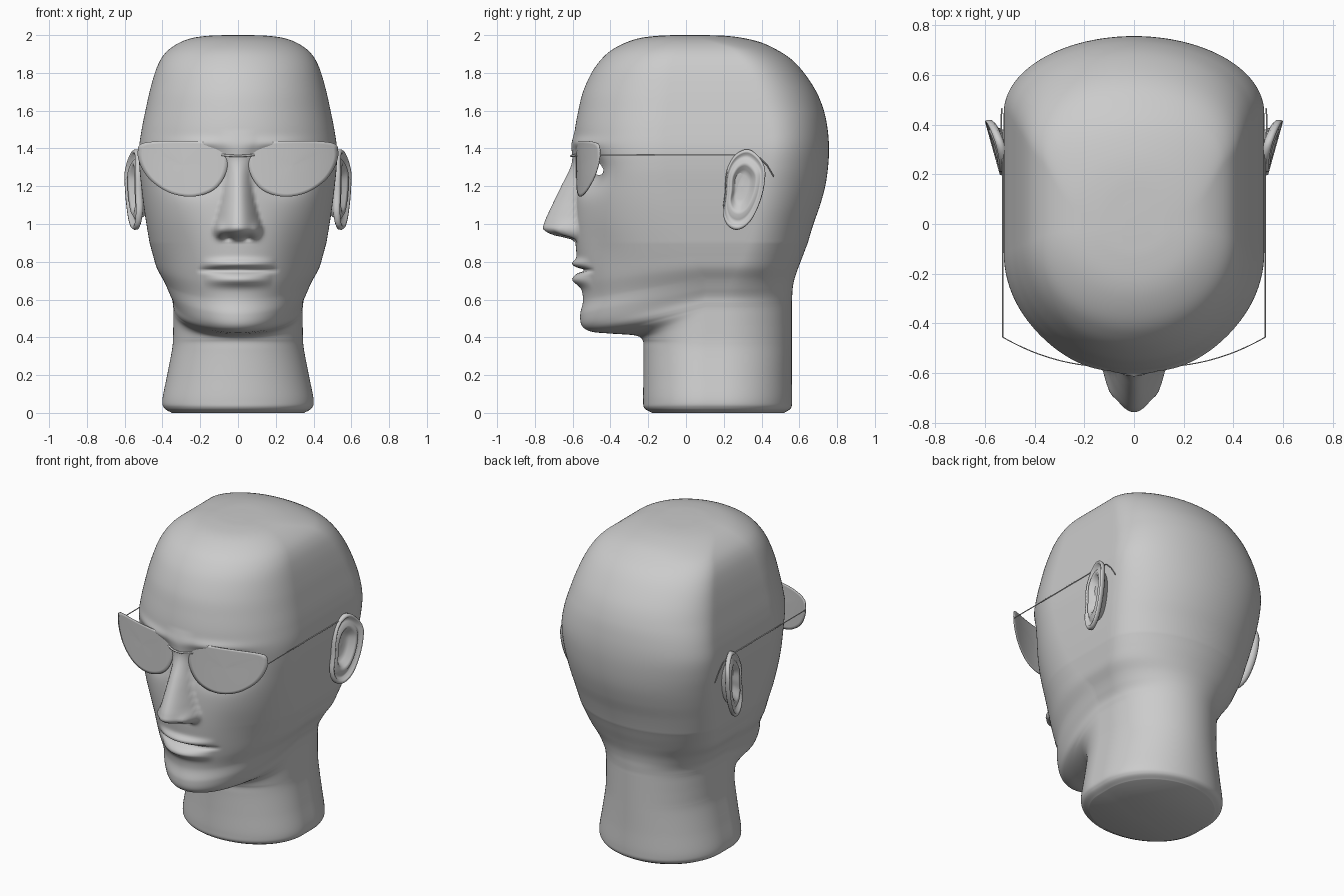
import bpy, bmesh, math
from math import sin, cos, pi, exp

if "Cube" in bpy.data.objects:
    bpy.data.objects.remove(bpy.data.objects["Cube"])


def curve(table, t):
    """Smooth interpolation through (t, value) pairs, clamped at the ends."""
    if t <= table[0][0]:
        return table[0][1]
    if t >= table[-1][0]:
        return table[-1][1]
    i = max(k for k in range(len(table) - 1) if table[k][0] <= t)

    def slope(k):
        a, b = table[max(k - 1, 0)], table[min(k + 1, len(table) - 1)]
        return (b[1] - a[1]) / (b[0] - a[0])
    (t0, a), (t1, b) = table[i], table[i + 1]
    d = t1 - t0
    u = (t - t0) / d
    return ((2*u**3 - 3*u*u + 1) * a + (u**3 - 2*u*u + u) * d * slope(i)
            + (3*u*u - 2*u**3) * b + (u**3 - u*u) * d * slope(i + 1))


def make_object(name, verts, faces):
    me = bpy.data.meshes.new(name)
    me.from_pydata(verts, [], faces)
    bm = bmesh.new()
    bm.from_mesh(me)
    bmesh.ops.recalc_face_normals(bm, faces=bm.faces)
    bm.to_mesh(me)
    bm.free()
    for p in me.polygons:
        p.use_smooth = True
    ob = bpy.data.objects.new(name, me)
    bpy.context.collection.objects.link(ob)
    return ob


def loft_faces(rows, n):
    return [(r*n + i, r*n + (i+1) % n, (r+1)*n + (i+1) % n, (r+1)*n + i)
            for r in range(rows - 1) for i in range(n)]


def closed_outline(pts, steps):
    """Closed smooth curve through 2D points."""
    n = len(pts)
    ring = [pts[(i - 2) % n] for i in range(n + 5)]
    xs = [(i - 2, p[0]) for i, p in enumerate(ring)]
    ys = [(i - 2, p[1]) for i, p in enumerate(ring)]
    return [(curve(xs, k / steps), curve(ys, k / steps)) for k in range(n * steps)]


# Head levels: height, front y, back y, half width
LEVELS = [
    (0, -.18, .52, .35), (.025, -.22, .555, .39), (.07, -.227, .562, .4),
    (.2, -.225, .56, .375), (.33, -.225, .56, .35), (.385, -.23, .56, .344),
    (.41, -.27, .56, .342), (.42, -.40, .56, .342), (.43, -.50, .56, .345),
    (.46, -.55, .562, .35), (.52, -.56, .565, .37), (.6, -.545, .575, .395),
    (.7, -.56, .595, .43), (.8, -.575, .62, .45), (.9, -.585, .645, .468),
    (1, -.59, .675, .485), (1.1, -.59, .71, .5), (1.2, -.59, .737, .512),
    (1.3, -.59, .752, .522), (1.4, -.595, .757, .524), (1.5, -.588, .75, .51),
    (1.6, -.57, .73, .49), (1.7, -.545, .69, .468), (1.8, -.5, .625, .44),
    (1.87, -.45, .56, .41), (1.92, -.395, .485, .37), (1.96, -.32, .4, .31),
    (1.985, -.24, .3, .24), (1.997, -.14, .2, .15), (2, -.05, .08, .05)]
COLS = [[(i, row[c]) for i, row in enumerate(LEVELS)] for c in range(4)]
FRONT_MID = [(.6, .1), (1.2, -.1), (1.8, -.08), (2, -.02)]
BACK_MID = [(.4, .2), (1, .36), (1.4, .45), (1.6, .42), (1.92, .25), (2, .02)]
JAW_LIFT = [(.385, 0), (.41, .1), (.43, .15), (.52, .14), (.7, .07), (.9, 0)]
NOSE_H = [(.9, 0), (.922, .03), (.94, .11), (.97, .165), (1, .162), (1.05, .142),
          (1.2, .072), (1.33, .015), (1.42, .01), (1.5, 0)]
NOSE_W = [(.9, .11), (.97, .13), (1.05, .11), (1.15, .085), (1.3, .065), (1.45, .1)]


def bump(d, s):
    return exp(-(d / s) ** 2)


def face_relief(x, z):
    """How far the face stands forward of the plain head form."""
    x = abs(x)
    arch = lambda w: max(0, 1 - (x / w) ** 2)
    h = max(0, curve(NOSE_H, z)) * arch(curve(NOSE_W, z))                # nose
    h += .03 * bump(x - .1, .025) * bump(z - .965, .035)                 # nostril wing
    h -= .04 * bump(x - .05, .022) * bump(z - .928, .014)                # nostril
    h -= .095 * bump(x - .235, .13) * bump(z - 1.29, .085 if z > 1.29 else .1)
    h += .03 * bump(x - .235, .09) * bump(z - 1.295, .05)                # eyelids
    h += .018 * bump(x - .22, .15) * bump(z - 1.425, .03)                # brow
    h += .03 * bump(z - .79, .022) * arch(.2)                            # upper lip
    h += .042 * bump(z - .705, .032) * arch(.18)                         # lower lip
    h -= .04 * bump(z - .755, .011) * arch(.22)                          # mouth line
    h -= .012 * bump(x - .32, .1) * bump(z - .85, .15)                   # cheek hollow
    return h


def head_half_ring(i):
    z, yf, yb, w = (curve(c, i) for c in COLS)
    c1, c2, lift = curve(FRONT_MID, z), curve(BACK_MID, z), curve(JAW_LIFT, z)
    pts = []
    for k in range(61):                       # face side
        a = pi / 2 * k / 60
        x, y = w * sin(a), c1 + (yf - c1) * cos(a)
        zz = z + lift * (1 - cos(a))
        pts.append((x, y - face_relief(x, zz) * min(1, 2 * cos(a)), zz))
    for k in range(1, 15):                    # straight side
        pts.append((w, c1 + (c2 - c1) * k / 15, z + lift))
    for k in range(26):                       # back of the skull
        a = pi / 2 * k / 25
        pts.append((w * cos(a), c2 + (yb - c2) * sin(a), z + lift))
    return pts


# Head: lofted rings with open almond eye holes
verts, STEPS = [], 10
rows = (len(LEVELS) - 1) * STEPS + 1
for r in range(rows):
    half = head_half_ring(r / STEPS)
    verts += half + [(-x, y, z) for x, y, z in half[-2:0:-1]]
n = len(verts) // rows
faces = loft_faces(rows, n)


def eye_radius(v):
    dx, dz = abs(v[0]) - .235, v[2] - 1.295
    return math.hypot(dx / .09, (dz + .1 * dx) / .034) if v[1] < 0 else 9


inside = [f for f in faces if sum(eye_radius(verts[i]) for i in f) / 4 < 1]
gone = set(inside)
faces = [f for f in faces if f not in gone]
kept = {i for f in faces for i in f}
for i in {i for f in inside for i in f} & kept:      # snap rims to the almond
    x, y, z = verts[i]
    s, r = (1 if x > 0 else -1), eye_radius(verts[i])
    verts[i] = (s * (.235 + (abs(x) - .235) / r), y, 1.295 + (z - 1.295) / r)
faces += [tuple(range(n)), tuple(range((rows - 1) * n, rows * n))]
head = make_object("head", verts, faces)
bm = bmesh.new()
bm.from_mesh(head.data)
bmesh.ops.delete(bm, geom=[v for v in bm.verts if not v.link_faces], context='VERTS')
bm.to_mesh(head.data)
bm.free()

# Ears: rim, groove and bowl swept around one outline
EAR = [(.33, 1.395), (.395, 1.345), (.42, 1.27), (.40, 1.14), (.345, 1.02), (.28, .97),
       (.222, .99), (.195, 1.06), (.205, 1.16), (.215, 1.28), (.26, 1.365)]
EAR_RINGS = [(.02, -.03), (.3, -.035), (.45, -.025), (.55, .004), (.65, .012), (.76, -.004),
             (.85, -.006), (.9, .012), (.96, .016), (1, .004), (.99, -.012), (.92, -.02),
             (.75, -.03), (.6, -.07), (.55, -.12)]
outline = closed_outline(EAR, 6)
# Lenses: curved sheets inside one outline
LENS = [(.055, 1.36), (.068, 1.26), (.13, 1.18), (.24, 1.145), (.36, 1.165), (.46, 1.23),
        (.515, 1.31), (.53, 1.385), (.495, 1.43), (.3, 1.44), (.1, 1.425)]
rim = closed_outline(LENS, 6)


def tube(name, pts, radius):
    cu = bpy.data.curves.new(name, 'CURVE')
    cu.dimensions = '3D'
    cu.bevel_depth, cu.bevel_resolution, cu.use_fill_caps = radius, 2, True
    sp = cu.splines.new('POLY')
    sp.points.add(len(pts) - 1)
    for p, co in zip(sp.points, pts):
        p.co = (*co, 1)
    ob = bpy.data.objects.new(name, cu)
    bpy.context.collection.objects.link(ob)


for s, side in ((1, "left"), (-1, "right")):
    v = []
    for r, d in EAR_RINGS:
        for y, z in outline:
            y, z = .295 + (y - .295) * r, 1.2 + (z - 1.2) * r
            v.append((s * (.525 + .28 * (y - .2) - .15 * max(0, z - 1.27) + d), y, z))
    m = len(outline)
    make_object(side + "_ear", v, loft_faces(len(EAR_RINGS), m) + [tuple(range(m))])

    v = []
    for r in (.02, .25, .5, .75, .9, 1):
        for x, z in rim:
            x, z = .29 + (x - .29) * r, 1.31 + (z - 1.31) * r
            v.append((s * x, -.58 + .125 * (x / .53) ** 2.5, z))
    m = len(rim)
    lens = make_object(side + "_lens", v, loft_faces(6, m) + [tuple(range(m))])
    sol = lens.modifiers.new("thickness", 'SOLIDIFY')
    sol.thickness, sol.offset = .004, 0

    tube(side + "_temple_arm", [(s * x, y, z) for x, y, z in (
        (.528, -.456, 1.365), (.528, .25, 1.365), (.532, .34, 1.365), (.535, .39, 1.35),
        (.535, .43, 1.31), (.532, .465, 1.25))], .003)

# Bridge over the nose
tube("bridge", [(.085 * t, -.608 + .03 * t * t, 1.36 + .006 * t * t)
                for t in (-1, -.75, -.4, 0, .4, .75, 1)], .006)
